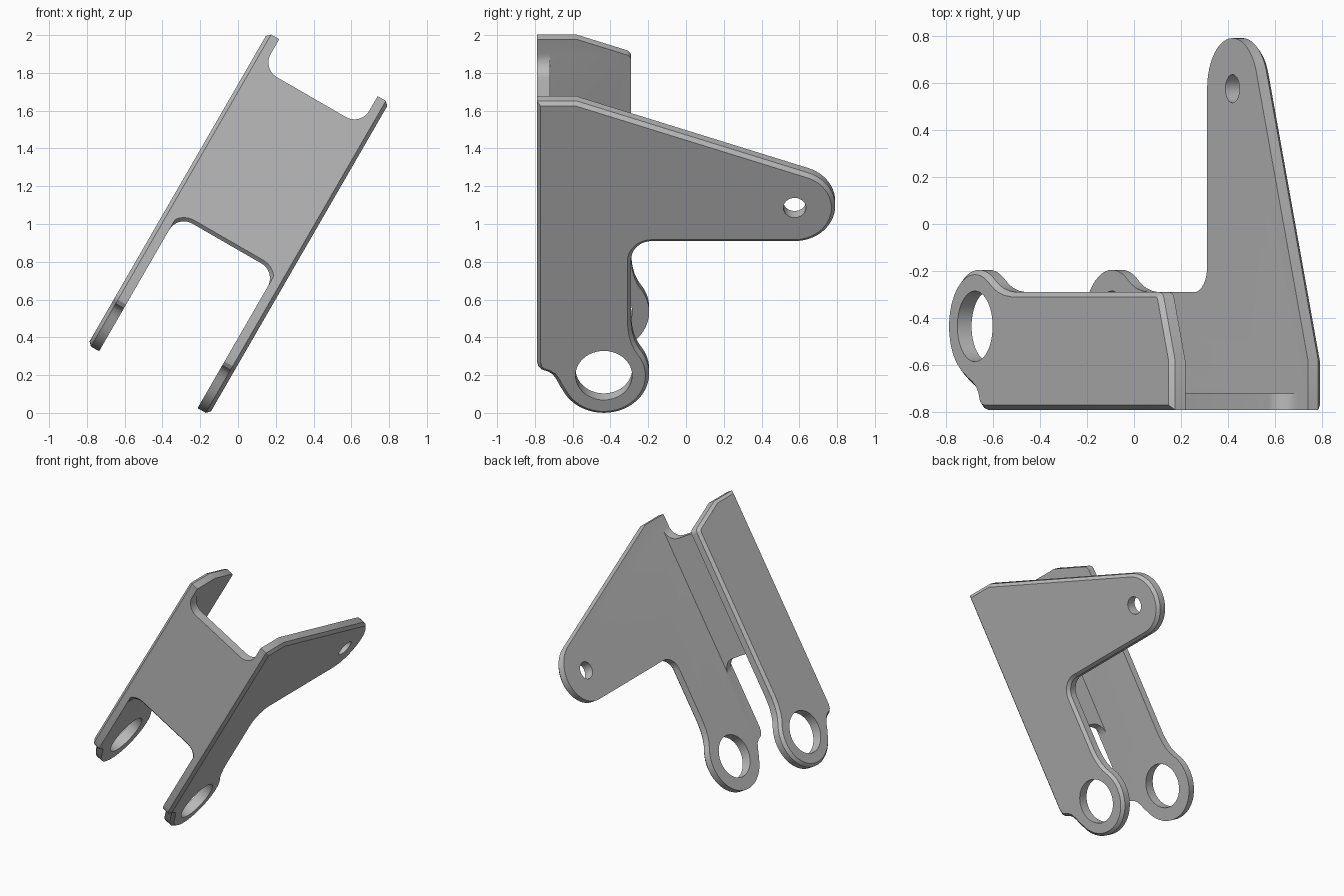
import bpy, bmesh
from math import sin, cos, radians
from mathutils import Matrix

if "Cube" in bpy.data.objects:
    bpy.data.objects.remove(bpy.data.objects["Cube"])

THICK, CHAMFER, FRONT, TOP = 0.07, 0.02, -0.79, 1.822
LEFT_OUT, RIGHT_OUT = -0.87, -0.128        # outer faces of the two side plates
RING = (-0.435, 0.155)                     # pivot eye centre (depth, length)
TIP = (0.575, 1.18)                        # long arm tip centre

steel = bpy.data.materials.new("grey steel")
steel.diffuse_color = (0.5, 0.5, 0.5, 1)
steel.use_nodes = True
steel.node_tree.nodes["Principled BSDF"].inputs["Base Color"].default_value = (0.5, 0.5, 0.5, 1)


def arc(center, r, start, end, n):
    steps = [radians(start + (end - start) * i / n) for i in range(n + 1)]
    return [(center[0] + r * cos(a), center[1] + r * sin(a)) for a in steps]


def slab(name, points, shift, chamfered):
    """Extrude a flat outline by shift, chamfering the starting edges that pass a test."""
    bm = bmesh.new()
    face = bm.faces.new([bm.verts.new(p) for p in points])
    rim = [e for e in face.edges if chamfered(e)]
    res = bmesh.ops.extrude_face_region(bm, geom=[face], use_keep_orig=True)
    moved = [g for g in res["geom"] if isinstance(g, bmesh.types.BMVert)]
    bmesh.ops.translate(bm, verts=moved, vec=shift)
    bmesh.ops.recalc_face_normals(bm, faces=bm.faces)
    bmesh.ops.bevel(bm, geom=rim, offset=CHAMFER, segments=1, affect='EDGES')
    bmesh.ops.recalc_face_normals(bm, faces=bm.faces)
    return make_object(name, bm)


def make_object(name, bm):
    mesh = bpy.data.meshes.new(name)
    bm.to_mesh(mesh)
    bm.free()
    mesh.materials.append(steel)
    obj = bpy.data.objects.new(name, mesh)
    bpy.context.collection.objects.link(obj)
    return obj


def combine(target, tool, operation):
    """Apply a boolean and discard the tool."""
    mod = target.modifiers.new("combine", 'BOOLEAN')
    mod.operation, mod.object, mod.solver = operation, tool, 'EXACT'
    bpy.context.view_layer.objects.active = target
    bpy.ops.object.modifier_apply(modifier=mod.name)
    bpy.data.objects.remove(tool)


def drill(target, center, radius, x0, x1):
    bm = bmesh.new()
    place = Matrix.Translation(((x0 + x1) / 2, *center)) @ Matrix.Rotation(radians(90), 4, 'Y')
    bmesh.ops.create_cone(bm, cap_ends=True, segments=48, radius1=radius, radius2=radius,
                          depth=abs(x1 - x0), matrix=place)
    cutter = make_object("hole_cutter", bm)
    cutter.hide_render = True
    combine(target, cutter, 'DIFFERENCE')


# Lower outline shared by both side plates: front edge, heel, pivot eye, neck
heel = [(FRONT, TOP), (FRONT, 0.235), (-0.782, 0.2), (-0.765, 0.18), (-0.73, 0.168),
        (-0.705, 0.15), (-0.685, 0.118), (-0.67, 0.085)]
neck = [(-0.255, 0.32), (-0.272, 0.36), (-0.284, 0.41), (-0.29, 0.47)]
lower = heel + arc(RING, 0.24, 205, 395, 32) + neck
shoulder = [(-0.58, TOP)]

# Plate with the long arm, and the short plate opposite
long_outline = lower + arc((-0.18, 0.855), 0.11, 180, 90, 10) + arc(TIP, 0.215, -90, 70, 28) + shoulder
short_outline = lower + arc((-0.33, 1.69), 0.04, 0, 70, 6) + shoulder
bracket = slab("bracket", [(RIGHT_OUT, y, u) for y, u in long_outline],
               (-THICK, 0, 0), lambda e: True)
short_plate = slab("short_plate", [(LEFT_OUT, y, u) for y, u in short_outline],
                   (THICK, 0, 0), lambda e: True)

# Front web with rounded notches above and below
inner_l, inner_r = LEFT_OUT + THICK, RIGHT_OUT - THICK
R, WEB_TOP, WEB_LOW = 0.09, 1.642, 0.747
lap = THICK / 2
web_outline = (
    [(inner_l - lap, WEB_LOW - R)] + arc((inner_l + R, WEB_LOW - R), R, 180, 90, 10)
    + arc((inner_r - R, WEB_LOW - R), R, 90, 0, 10) + [(inner_r + lap, WEB_LOW - R)]
    + [(inner_r + lap, WEB_TOP + R)] + arc((inner_r - R, WEB_TOP + R), R, 0, -90, 10)
    + arc((inner_l + R, WEB_TOP + R), R, 270, 180, 10) + [(inner_l - lap, WEB_TOP + R)])


def lower_notch(edge):
    return all(v.co.z < 1 and inner_l - 0.001 < v.co.x < inner_r + 0.001 for v in edge.verts)


web = slab("web", [(v, FRONT, u) for v, u in web_outline], (0, THICK, 0), lower_notch)

# Join the sheet and drill the pivot eyes and the arm hole
combine(bracket, web, 'UNION')
combine(bracket, short_plate, 'UNION')
drill(bracket, RING, 0.15, LEFT_OUT - 0.1, RIGHT_OUT + 0.1)
drill(bracket, TIP, 0.06, inner_r - 0.1, RIGHT_OUT + 0.1)

# Lean the bracket sideways and shade
bracket.data.transform(Matrix.Rotation(radians(30), 4, 'Y'))
for o in bpy.context.selected_objects:
    o.select_set(False)
bracket.select_set(True)
bpy.context.view_layer.objects.active = bracket
bpy.ops.object.shade_smooth_by_angle(angle=radians(25))
